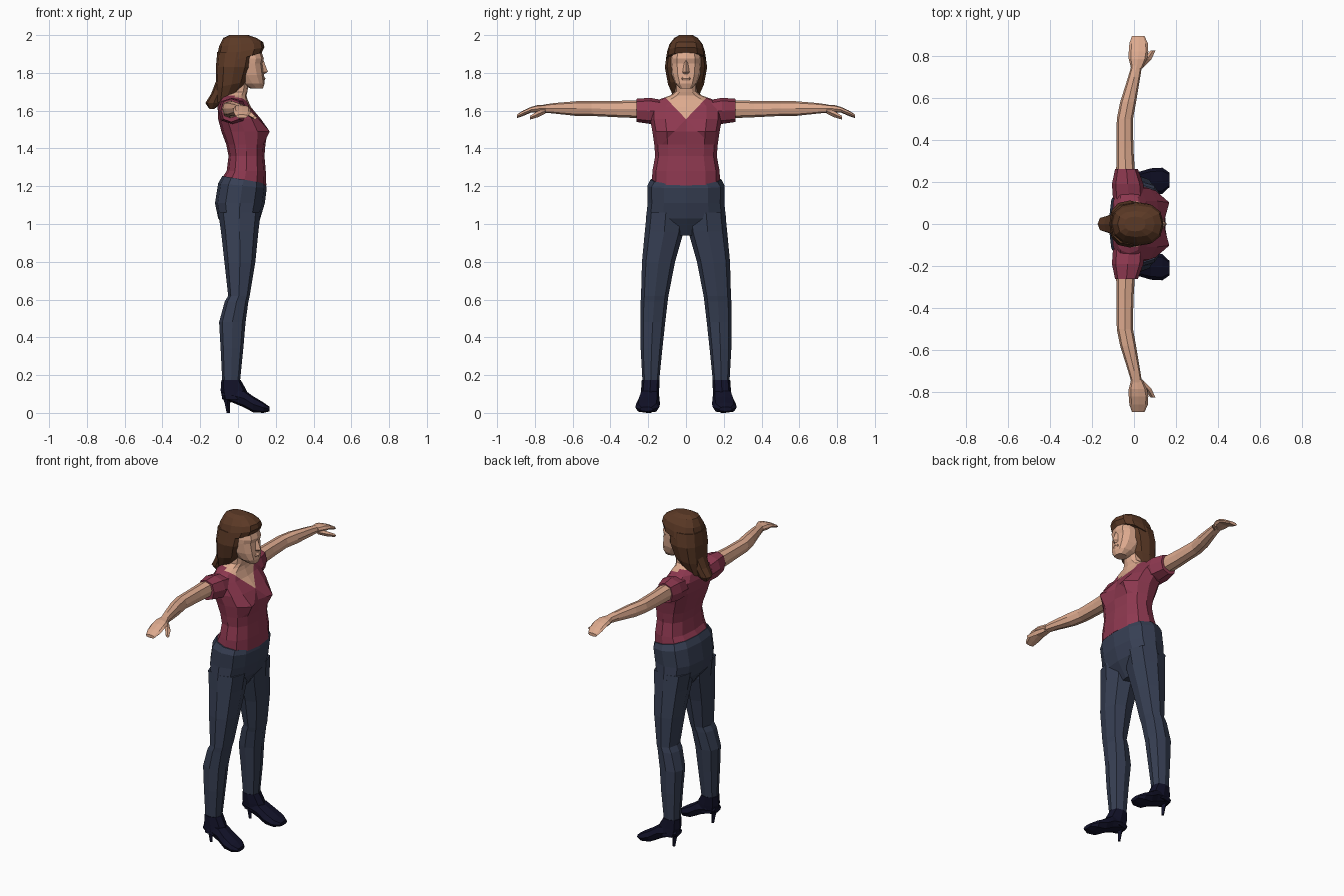
import bpy, bmesh, math
from mathutils import Vector


def material(name, rgb):
    m = bpy.data.materials.new(name)
    m.diffuse_color = (*rgb, 1)
    return m


SKIN = material("skin", (0.72, 0.40, 0.27))
SHIRT = material("wine_red", (0.27, 0.04, 0.08))
JEANS = material("slate_blue", (0.038, 0.05, 0.088))
SHOE = material("dark_navy", (0.006, 0.006, 0.022))
HAIR = material("brown_hair", (0.105, 0.041, 0.019))


def loft(name, axis, rings, mats, n=8, mirror=False, p=0.8, edit=None):
    """Skin rounded rings; ring = (position, lo1, hi1, lo2, hi2[, tilt along the first cross axis])."""
    bm = bmesh.new()
    loops = []
    for r in rings:
        t, a0, a1, b0, b1 = r[:5]
        tilt = r[5] if len(r) > 5 else 0
        loop = []
        for i in range(n):
            c, s = (f(2 * math.pi * i / n) for f in (math.cos, math.sin))
            c, s = (math.copysign(abs(v) ** p if abs(v) > 1e-6 else 0, v) for v in (c, s))
            a = (a0 + a1) / 2 + c * (a1 - a0) / 2
            b = (b0 + b1) / 2 + s * (b1 - b0) / 2
            q = t + tilt * a
            co = {'x': (q, a, b), 'y': (a, q, b), 'z': (a, b, q)}[axis]
            loop.append(bm.verts.new(co))
        loops.append(loop)
    for l0, l1 in zip(loops, loops[1:]):
        for i in range(n):
            j = (i + 1) % n
            bm.faces.new((l0[i], l0[j], l1[j], l1[i]))
    bm.faces.new(loops[0])
    bm.faces.new(loops[-1])
    if edit:
        edit(bm)
    bmesh.ops.recalc_face_normals(bm, faces=bm.faces)
    me = bpy.data.meshes.new(name)
    bm.to_mesh(me)
    bm.free()
    for m in mats:
        me.materials.append(m)
    ob = bpy.data.objects.new(name, me)
    bpy.context.collection.objects.link(ob)
    if mirror:
        md = ob.modifiers.new("mirror", 'MIRROR')
        md.use_axis = (False, True, False)
        md.use_mirror_merge = False
    return ob


# Torso: bust shaping, then a V neckline cut in and coloured
def shape_torso(bm):
    for v in bm.verts:
        if abs(v.co.z - 1.49) < 0.01 and v.co.x > 0.06:
            v.co.x = 0.14 if abs(v.co.y) < 0.01 else 0.168 if abs(v.co.y) < 0.12 else v.co.x
    for s in (-1, 1):
        geom = bm.verts[:] + bm.edges[:] + bm.faces[:]
        bmesh.ops.bisect_plane(bm, geom=geom, dist=1e-5, plane_co=(0, 0, 1.555),
                               plane_no=(0, -s * 0.115, 0.11))
    for f in bm.faces:
        c = f.calc_center_median()
        in_v = c.x > -0.035 and c.z > 1.557 + abs(c.y) * 1.04
        f.material_index = 1 if in_v or c.z > 1.678 else 0


loft("torso", 'z', [
    (1.23, -0.085, 0.15, -0.18, 0.18, -0.17),
    (1.28, -0.06, 0.147, -0.178, 0.178),
    (1.36, -0.05, 0.14, -0.163, 0.163),
    (1.42, -0.062, 0.145, -0.168, 0.168),
    (1.49, -0.088, 0.155, -0.178, 0.178),
    (1.555, -0.105, 0.122, -0.19, 0.19),
    (1.62, -0.108, 0.068, -0.19, 0.19),
    (1.66, -0.095, 0.05, -0.14, 0.14),
    (1.68, -0.075, 0.045, -0.085, 0.085),
    (1.70, -0.055, 0.05, -0.058, 0.058),
    (1.80, -0.04, 0.065, -0.052, 0.052)], [SHIRT, SKIN], n=12, edit=shape_torso)

loft("sleeve", 'y', [
    (0.12, -0.10, 0.05, 1.53, 1.655),
    (0.19, -0.105, 0.045, 1.53, 1.668),
    (0.262, -0.09, 0.018, 1.54, 1.663)], [SHIRT], mirror=True)

# Arms and hands
loft("arm", 'y', [
    (0.24, -0.085, 0.005, 1.56, 1.655),
    (0.36, -0.083, -0.003, 1.565, 1.652),
    (0.50, -0.082, -0.005, 1.572, 1.65),
    (0.58, -0.066, 0.01, 1.572, 1.65),
    (0.70, -0.028, 0.03, 1.585, 1.64),
    (0.755, -0.012, 0.038, 1.59, 1.632)], [SKIN], mirror=True)
loft("hand", 'y', [
    (0.74, -0.014, 0.04, 1.592, 1.632),
    (0.785, -0.025, 0.062, 1.59, 1.63),
    (0.82, -0.025, 0.068, 1.59, 1.62),
    (0.86, -0.022, 0.066, 1.573, 1.602),
    (0.895, -0.01, 0.05, 1.56, 1.58)], [SKIN], mirror=True)
loft("thumb", 'y', [
    (0.745, 0.015, 0.045, 1.585, 1.612),
    (0.785, 0.045, 0.083, 1.565, 1.598),
    (0.825, 0.078, 0.102, 1.553, 1.573)], [SKIN], n=4, mirror=True, p=1)

# Trousers
loft("hips", 'z', [
    (1.24, -0.083, 0.145, -0.188, 0.188, -0.17),
    (1.205, -0.105, 0.152, -0.205, 0.205, -0.1),
    (1.11, -0.122, 0.142, -0.203, 0.203),
    (1.03, -0.105, 0.118, -0.212, 0.212),
    (0.94, -0.04, 0.06, -0.05, 0.05)], [JEANS], n=12)
loft("leg", 'z', [
    (1.06, -0.105, 0.12, 0.005, 0.208),
    (0.96, -0.09, 0.108, 0.012, 0.218),
    (0.80, -0.072, 0.092, 0.058, 0.233),
    (0.62, -0.052, 0.062, 0.093, 0.238),
    (0.59, -0.07, 0.055, 0.097, 0.24),
    (0.48, -0.10, 0.04, 0.11, 0.242),
    (0.34, -0.092, 0.028, 0.125, 0.24),
    (0.16, -0.083, 0.01, 0.143, 0.23)], [JEANS], mirror=True)

# High-heeled shoes
loft("shoe_upper", 'z', [
    (0.175, -0.088, 0.014, 0.14, 0.234),
    (0.12, -0.092, 0.045, 0.142, 0.238),
    (0.07, -0.082, 0.06, 0.145, 0.245)], [SHOE], mirror=True)
loft("shoe_foot", 'x', [
    (-0.085, 0.16, 0.225, 0.075, 0.11),
    (-0.03, 0.143, 0.24, 0.055, 0.13),
    (0.03, 0.14, 0.25, 0.03, 0.125),
    (0.08, 0.138, 0.265, 0.003, 0.088),
    (0.135, 0.143, 0.268, 0.0, 0.055),
    (0.168, 0.175, 0.245, 0.008, 0.032)], [SHOE], mirror=True)
loft("shoe_heel", 'z', [
    (0.09, -0.085, -0.03, 0.165, 0.22),
    (0.05, -0.07, -0.042, 0.178, 0.207),
    (0.0, -0.06, -0.042, 0.182, 0.202)], [SHOE], n=4, mirror=True, p=1)

# Head and face
loft("head", 'z', [
    (1.718, 0.065, 0.132, -0.032, 0.032),
    (1.745, 0.01, 0.141, -0.058, 0.058),
    (1.79, -0.04, 0.137, -0.076, 0.076),
    (1.85, -0.06, 0.13, -0.083, 0.083),
    (1.875, -0.06, 0.137, -0.083, 0.083),
    (1.94, -0.06, 0.115, -0.07, 0.07)], [SKIN], n=12)
loft("nose", 'z', [
    (1.795, 0.115, 0.142, -0.017, 0.017),
    (1.806, 0.11, 0.158, -0.018, 0.018),
    (1.865, 0.115, 0.136, -0.008, 0.008)], [SKIN], n=4, p=1)
loft("lips", 'z', [
    (1.758, 0.11, 0.139, -0.024, 0.024),
    (1.77, 0.11, 0.146, -0.028, 0.028),
    (1.782, 0.11, 0.138, -0.02, 0.02)], [SKIN], n=8, p=1)

# Hair: cap with fringe, bob at the sides and gathered tail
loft("hair_cap", 'z', [
    (1.872, -0.11, 0.125, -0.106, 0.106, 0.27),
    (1.91, -0.11, 0.14, -0.1, 0.1, 0.18),
    (1.95, -0.10, 0.133, -0.088, 0.088, 0.1),
    (1.985, -0.078, 0.098, -0.062, 0.062),
    (2.0, -0.045, 0.055, -0.035, 0.035)], [HAIR], n=12)
loft("hair_sides", 'z', [
    (1.685, -0.115, -0.01, -0.06, 0.06, 0.4),
    (1.745, -0.118, 0.05, -0.095, 0.095, 0.2),
    (1.83, -0.117, 0.078, -0.112, 0.112),
    (1.91, -0.11, 0.095, -0.1, 0.1)], [HAIR], n=12)
loft("hair_tail", 'z', [
    (1.61, -0.152, -0.125, -0.015, 0.015),
    (1.64, -0.173, -0.085, -0.038, 0.038),
    (1.69, -0.142, -0.07, -0.048, 0.048),
    (1.76, -0.115, -0.03, -0.06, 0.06)], [HAIR])
